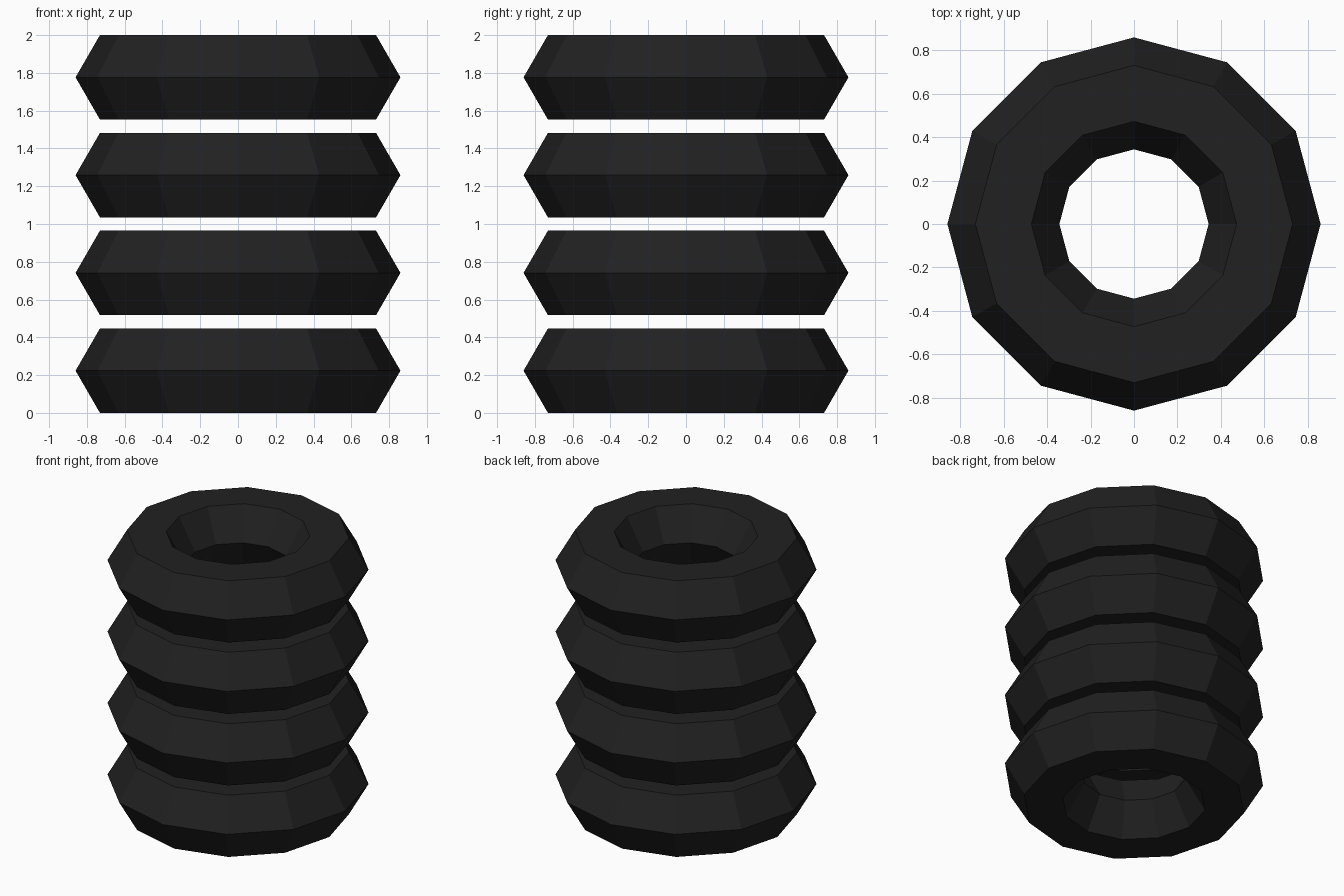
import bpy
from math import sin, pi

if "Cube" in bpy.data.objects:
    bpy.data.objects.remove(bpy.data.objects["Cube"])

MAJOR, MINOR, COUNT = 0.602, 0.258, 4
half = MINOR * sin(pi / 3)              # half height of a hexagonal section
step = (2 - 2 * half) / (COUNT - 1)

rubber = bpy.data.materials.new("black_rubber")
rubber.diffuse_color = (0.015, 0.015, 0.016, 1)
rubber.use_nodes = True
rubber.node_tree.nodes["Principled BSDF"].inputs["Base Color"].default_value = rubber.diffuse_color

# Stack of low-poly tyres: 12 sides around, hexagonal cross-section
for i in range(COUNT):
    bpy.ops.mesh.primitive_torus_add(
        major_segments=12, minor_segments=6,
        major_radius=MAJOR, minor_radius=MINOR,
        location=(0, 0, half + i * step))
    tyre = bpy.context.object
    tyre.name = f"tyre_{i + 1}"
    tyre.data.materials.append(rubber)
    bpy.ops.object.shade_flat()
